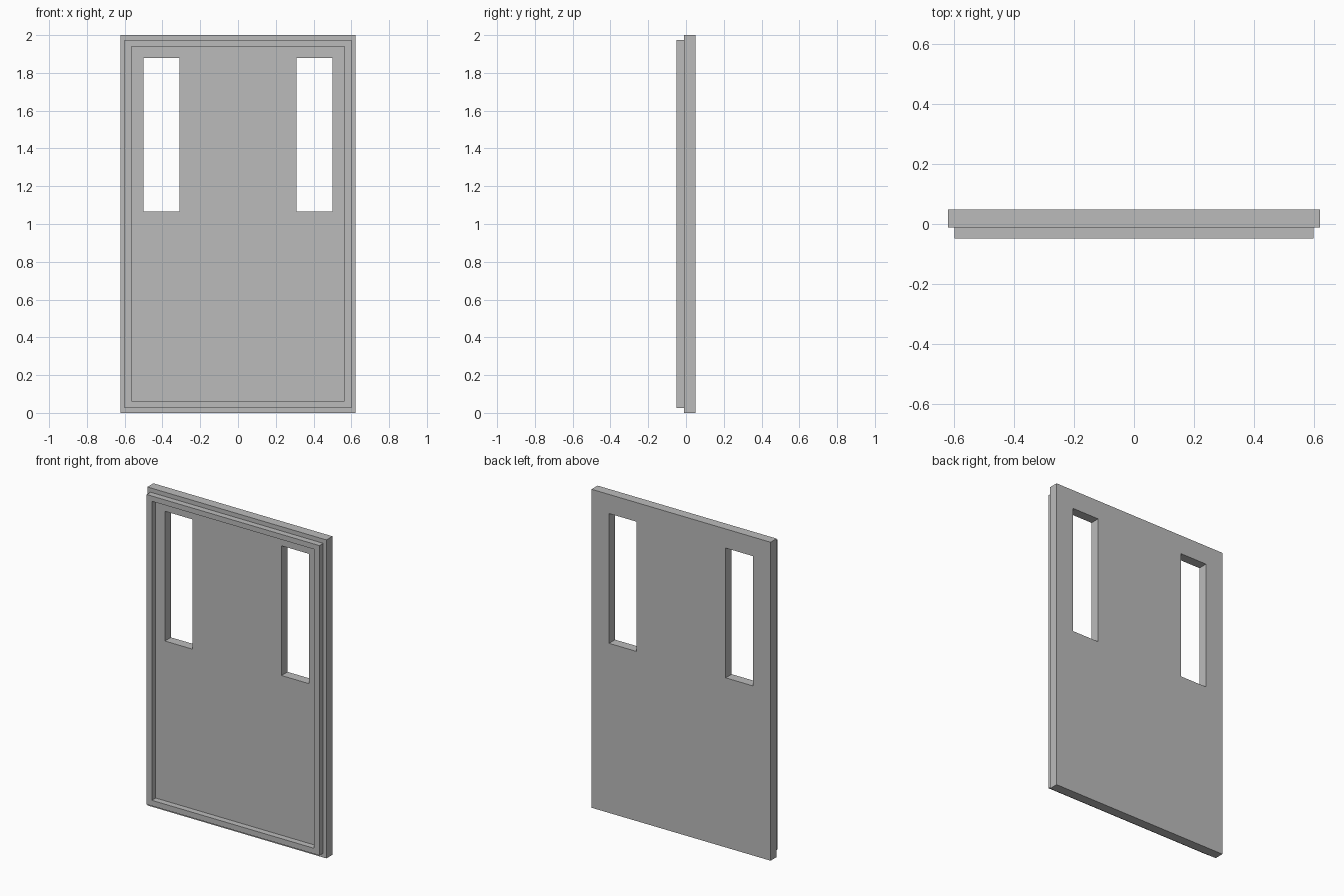
import bpy
from mathutils import Vector

default = bpy.data.objects.get("Cube")
if default:
    bpy.data.objects.remove(default, do_unlink=True)

BACK, STEP, FRONT = 0.049, -0.011, -0.049

grey = bpy.data.materials.new("plain grey")
grey.use_nodes = True
grey.diffuse_color = (0.5, 0.5, 0.5, 1)
grey.node_tree.nodes["Principled BSDF"].inputs["Base Color"].default_value = (0.5, 0.5, 0.5, 1)


def box(name, x, y, z):
    """Box spanning the given (low, high) range on each axis."""
    low, high = (Vector(corner) for corner in zip(x, y, z))
    bpy.ops.mesh.primitive_cube_add(size=1, location=(low + high) / 2)
    obj = bpy.context.object
    obj.name = obj.data.name = name
    obj.scale = high - low
    bpy.ops.object.transform_apply(location=False, rotation=False, scale=True)
    obj.data.materials.append(grey)
    return obj


def cut(obj, cutter):
    """Subtract the cutter from the object, then discard the cutter."""
    cutter.hide_render = True
    mod = obj.modifiers.new("opening", 'BOOLEAN')
    mod.operation = 'DIFFERENCE'
    mod.solver = 'EXACT'
    mod.object = cutter
    bpy.context.view_layer.objects.active = obj
    bpy.ops.object.modifier_apply(modifier=mod.name)
    bpy.data.objects.remove(cutter, do_unlink=True)


# Door slab with two tall window openings
panel = box("door_panel", (-0.622, 0.622), (STEP, BACK), (0, 2))
for x in ((-0.5, -0.31), (0.31, 0.5)):
    cut(panel, box("window_cutter", x, (-0.2, 0.2), (1.065, 1.88)))

# Raised rim standing proud of the front face
rim = box("front_rim", (-0.6, 0.6), (FRONT, STEP), (0.027, 1.973))
cut(rim, box("rim_cutter", (-0.564, 0.564), (-0.2, 0.2), (0.062, 1.94)))
